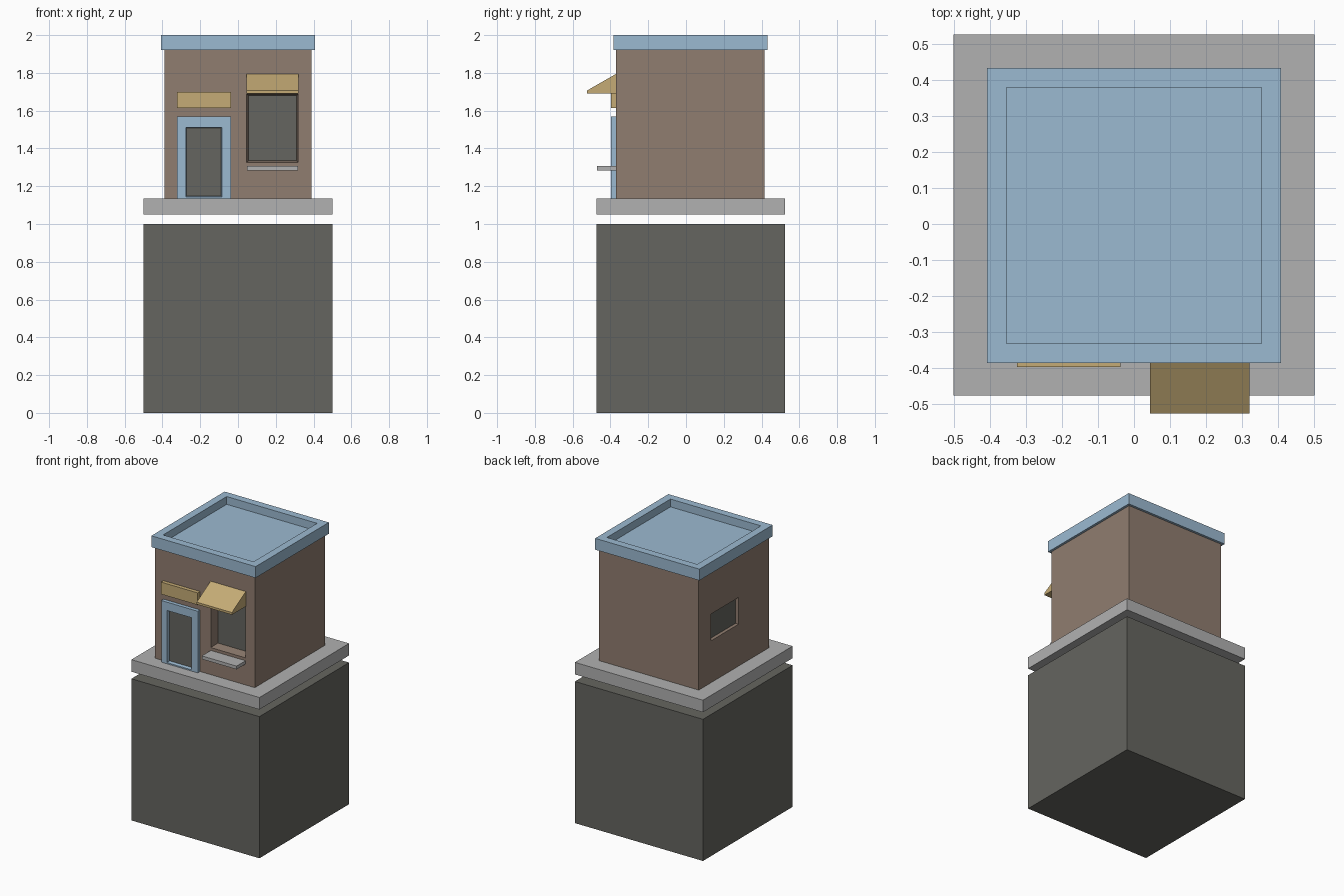
import bpy, bmesh
from mathutils import Vector

if "Cube" in bpy.data.objects:
    bpy.data.objects.remove(bpy.data.objects["Cube"])

COLORS = {
    "stone": (0.13, 0.13, 0.115), "concrete": (0.44, 0.44, 0.44),
    "brick": (0.28, 0.205, 0.16), "blue": (0.33, 0.49, 0.64),
    "tan": (0.56, 0.41, 0.18),
}
mats = {}
for key, rgb in COLORS.items():
    mats[key] = bpy.data.materials.new(key)
    mats[key].diffuse_color = (*rgb, 1)


def finish(name, bm, mat):
    bmesh.ops.recalc_face_normals(bm, faces=bm.faces)
    me = bpy.data.meshes.new(name)
    bm.to_mesh(me)
    bm.free()
    ob = bpy.data.objects.new(name, me)
    bpy.context.collection.objects.link(ob)
    me.materials.append(mats[mat])
    return ob


def box_bm(x, y, z):
    bm = bmesh.new()
    bmesh.ops.create_cube(bm, size=1)
    for v in bm.verts:
        v.co = Vector([r[0] if c < 0 else r[1] for c, r in zip(v.co, (x, y, z))])
    return bm


def box(name, x, y, z, mat):
    return finish(name, box_bm(x, y, z), mat)


def recess(target, pane_name, x, y, z, axis, taper):
    """Cut a tapering opening (deepest at the high end of axis) and glaze its back."""
    rng = [x, y, z]
    deep = rng[axis][1]
    bm = box_bm(*rng)
    mid = Vector([(r[0] + r[1]) / 2 for r in rng])
    for v in bm.verts:
        if abs(v.co[axis] - deep) < 1e-5:
            for a in range(3):
                if a != axis:
                    v.co[a] += taper if v.co[a] < mid[a] else -taper
    cutter = finish("cutter", bm, "brick")
    mod = target.modifiers.new("opening", 'BOOLEAN')
    mod.operation, mod.solver, mod.object = 'DIFFERENCE', 'EXACT', cutter
    bpy.context.view_layer.objects.active = target
    bpy.ops.object.modifier_apply(modifier=mod.name)
    bpy.data.objects.remove(cutter)
    pane = [(r[0] + taper, r[1] - taper) for r in rng]
    pane[axis] = (deep - 0.003, deep + 0.005)
    box(pane_name, *pane, "stone")


# Ground block and pavement slab
box("ground_block", (-0.5, 0.5), (-0.475, 0.525), (0, 1), "stone")
box("pavement", (-0.5, 0.5), (-0.475, 0.525), (1.05, 1.135), "concrete")

# Walls with shop window and side window
walls = box("walls", (-0.39, 0.39), (-0.37, 0.415), (1.135, 1.925), "brick")
recess(walls, "shop_window", (0.045, 0.32), (-0.38, -0.30), (1.325, 1.69), 1, 0.01)
recess(walls, "side_window", (-0.40, -0.365), (-0.03, 0.28), (1.43, 1.62), 0, 0.002)

# Door surround and door
frame = box("door_frame", (-0.322, -0.037), (-0.396, -0.365), (1.135, 1.57), "blue")
recess(frame, "door", (-0.277, -0.085), (-0.40, -0.37), (1.143, 1.512), 1, 0.005)

# Roof with sunken top
bm = box_bm((-0.407, 0.407), (-0.385, 0.432), (1.92, 2.0))
bm.normal_update()
top = max(bm.faces, key=lambda f: f.calc_center_median().z)
bmesh.ops.inset_region(bm, faces=[top], thickness=0.076)
ret = bmesh.ops.extrude_face_region(bm, geom=[top])
bmesh.ops.translate(bm, vec=(0, 0, -0.055),
                    verts=[g for g in ret["geom"] if isinstance(g, bmesh.types.BMVert)])
if top.is_valid:
    bmesh.ops.delete(bm, geom=[top], context='FACES_ONLY')
finish("roof", bm, "blue")

# Sign board and window ledge
box("sign_board", (-0.324, -0.037), (-0.397, -0.365), (1.615, 1.70), "tan")
box("window_ledge", (0.047, 0.318), (-0.47, -0.365), (1.283, 1.306), "concrete")

# Sloping awning extruded from its side profile
bm = bmesh.new()
profile = [(-0.365, 1.69), (-0.525, 1.69), (-0.525, 1.706), (-0.37, 1.795), (-0.365, 1.795)]
face = bm.faces.new([bm.verts.new((0.045, y, z)) for y, z in profile])
ret = bmesh.ops.extrude_face_region(bm, geom=[face], use_keep_orig=True)
bmesh.ops.translate(bm, vec=(0.275, 0, 0),
                    verts=[g for g in ret["geom"] if isinstance(g, bmesh.types.BMVert)])
finish("awning", bm, "tan")

for m in bpy.data.materials:
    if m.users and not m.is_grease_pencil:
        m.use_nodes = True
        m.node_tree.nodes["Principled BSDF"].inputs["Base Color"].default_value = m.diffuse_color
